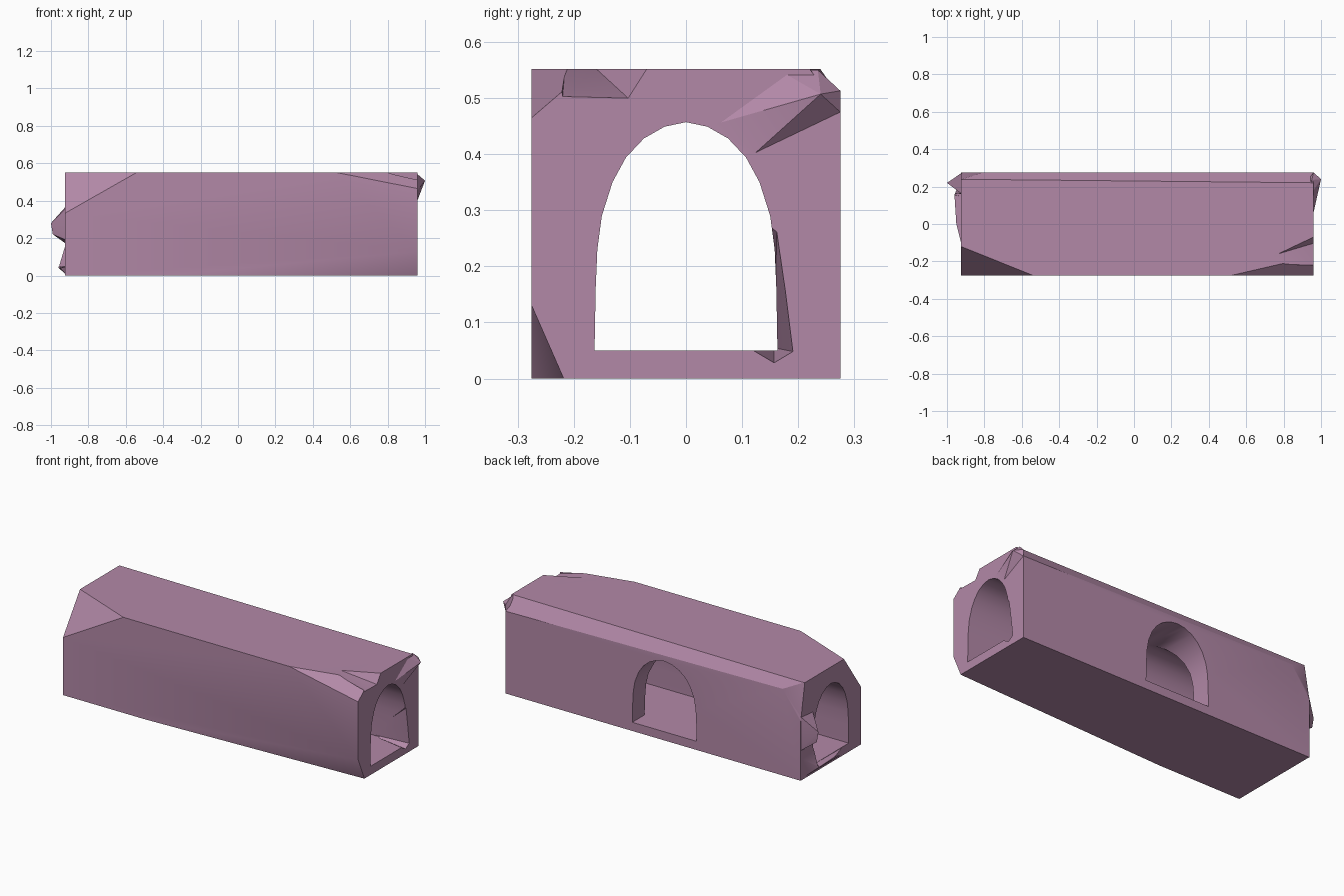
import bpy, bmesh
from mathutils import Vector

if "Cube" in bpy.data.objects:
    bpy.data.objects.remove(bpy.data.objects["Cube"])

stone = bpy.data.materials.new("mauve_stone")
stone.diffuse_color = (0.45, 0.25, 0.39, 1)
stone.use_nodes = True
stone.node_tree.nodes["Principled BSDF"].inputs["Base Color"].default_value = stone.diffuse_color
CENTRE = Vector((0, 0, 0.27))


def make_object(name, bm):
    bmesh.ops.recalc_face_normals(bm, faces=bm.faces)
    mesh = bpy.data.meshes.new(name)
    bm.to_mesh(mesh)
    bm.free()
    obj = bpy.data.objects.new(name, mesh)
    bpy.context.collection.objects.link(obj)
    return obj


def hull(name, points):
    bm = bmesh.new()
    verts = [bm.verts.new(p) for p in points]
    res = bmesh.ops.convex_hull(bm, input=verts)
    loose = {v for v in res["geom_interior"] if isinstance(v, bmesh.types.BMVert)}
    bmesh.ops.delete(bm, geom=list(loose), context="VERTS")
    return make_object(name, bm)


def boolean(target, other, operation):
    mod = target.modifiers.new(other.name, "BOOLEAN")
    mod.operation = operation
    mod.solver = "EXACT"
    mod.object = other
    bpy.context.view_layer.objects.active = target
    bpy.ops.object.modifier_apply(modifier=mod.name)
    bpy.data.objects.remove(other)


def chip(bm, a, b, c):
    """Slice off the corner outside the plane through three points."""
    a, b, c = Vector(a), Vector(b), Vector(c)
    n = (b - a).cross(c - a).normalized()
    if n.dot(CENTRE - a) > 0:
        n = -n
    cut = bmesh.ops.bisect_plane(bm, geom=bm.verts[:] + bm.edges[:] + bm.faces[:],
                                 plane_co=a, plane_no=n, clear_outer=True)
    edges = [e for e in cut["geom_cut"] if isinstance(e, bmesh.types.BMEdge)]
    bmesh.ops.edgeloop_fill(bm, edges=edges)


# Arch outline: half profile mirrored about its centre
HALF = [(0.163, 0.05), (0.161, 0.16), (0.158, 0.23), (0.15, 0.29), (0.131, 0.35),
        (0.107, 0.394), (0.075, 0.428), (0.038, 0.449)]
ARCH = HALF + [(0, 0.457)] + [(-u, z) for u, z in reversed(HALF)]


def arch_cutter(name, place, start, end):
    bm = bmesh.new()
    face = bm.faces.new([bm.verts.new(place(u, start, z)) for u, z in ARCH])
    ext = bmesh.ops.extrude_face_region(bm, geom=[face])
    shift = Vector(place(0, end, 0)) - Vector(place(0, start, 0))
    bmesh.ops.translate(bm, vec=shift,
                        verts=[g for g in ext["geom"] if isinstance(g, bmesh.types.BMVert)])
    return make_object(name, bm)


# Main block with broken edges and corners
bm = bmesh.new()
bmesh.ops.create_cube(bm, size=1)
for v in bm.verts:
    v.co = (-0.925 if v.co.x < 0 else 0.96, v.co.y * 0.55, (v.co.z + 0.5) * 0.552)
chip(bm, (-0.54, -0.275, 0.552), (-0.925, -0.12, 0.552), (-0.86, -0.275, 0.37))
chip(bm, (0.52, -0.275, 0.552), (0.96, -0.275, 0.465), (0.78, -0.215, 0.552))
chip(bm, (0.96, 0.275, 0.475), (-0.81, 0.275, 0.50), (0.2, 0.228, 0.552))
chip(bm, (-0.81, 0.275, 0.50), (-0.925, 0.24, 0.54), (-0.925, 0.27, 0.37))
chip(bm, (0.96, -0.275, 0.13), (0.96, -0.218, 0), (-0.4, -0.275, 0.0))
block = make_object("tunnel_block", bm)

# Jagged lumps standing out from the two ends
lumps = {
    "right_top_lump": [(0.95, 0.165, 0.55), (0.95, 0.235, 0.55), (0.96, 0.275, 0.513),
                       (0.96, 0.275, 0.475), (1.0, 0.24, 0.507), (0.955, 0.11, 0.39),
                       (0.955, 0.075, 0.43), (0.955, 0.04, 0.45), (0.9, 0.2, 0.47)],
    "left_side_lump": [(-0.92, 0.274, 0.37), (-0.92, 0.274, 0.17), (-0.92, 0.165, 0.19),
                       (-0.92, 0.16, 0.36), (-1.0, 0.22, 0.28), (-0.99, 0.22, 0.22),
                       (-0.9, 0.22, 0.28)],
    "left_foot_lump": [(-0.92, 0.165, 0.17), (-0.92, 0.26, 0.12), (-0.92, 0.25, 0.005),
                       (-0.96, 0.155, 0.042), (-0.92, 0.14, 0.005), (-0.9, 0.2, 0.06)],
    "left_sill_lump": [(-0.96, 0.155, 0.042), (-0.92, 0.16, 0.005), (-0.92, -0.12, 0.005),
                       (-0.92, -0.12, 0.048), (-0.92, 0.16, 0.05), (-0.95, 0.0, 0.04),
                       (-0.9, 0.1, 0.03)],
}
for name, pts in lumps.items():
    boolean(block, hull(name, pts), "UNION")

# Through tunnel, then the wider arched doorway in the back wall
boolean(block, arch_cutter("tunnel_cutter", lambda u, t, z: (t, u, z), -1.2, 1.2), "DIFFERENCE")
boolean(block, arch_cutter("door_cutter", lambda u, t, z: (u * 1.26 - 0.055, t, z), 0, 0.4),
        "DIFFERENCE")

# Notches broken out of the right end
notches = {
    "top_notch": [(0.77, -0.16, 0.552), (0.97, -0.06, 0.56), (0.97, -0.1, 0.497),
                  (0.97, -0.22, 0.5), (0.77, -0.215, 0.56), (0.97, -0.23, 0.56)],
    "sill_notch": [(0.97, 0.15, 0.28), (0.97, 0.162, 0.27), (0.97, 0.178, 0.16),
                   (0.97, 0.192, 0.048), (0.97, 0.157, 0.027), (0.97, 0.115, 0.052),
                   (0.72, 0.157, 0.055)],
}
for name, pts in notches.items():
    boolean(block, hull(name, pts), "DIFFERENCE")

# Smooth vault with crisp broken edges
block.data.materials.clear()
block.data.materials.append(stone)
bpy.ops.object.select_all(action="DESELECT")
block.select_set(True)
bpy.context.view_layer.objects.active = block
bpy.ops.object.shade_smooth_by_angle(angle=0.45)
